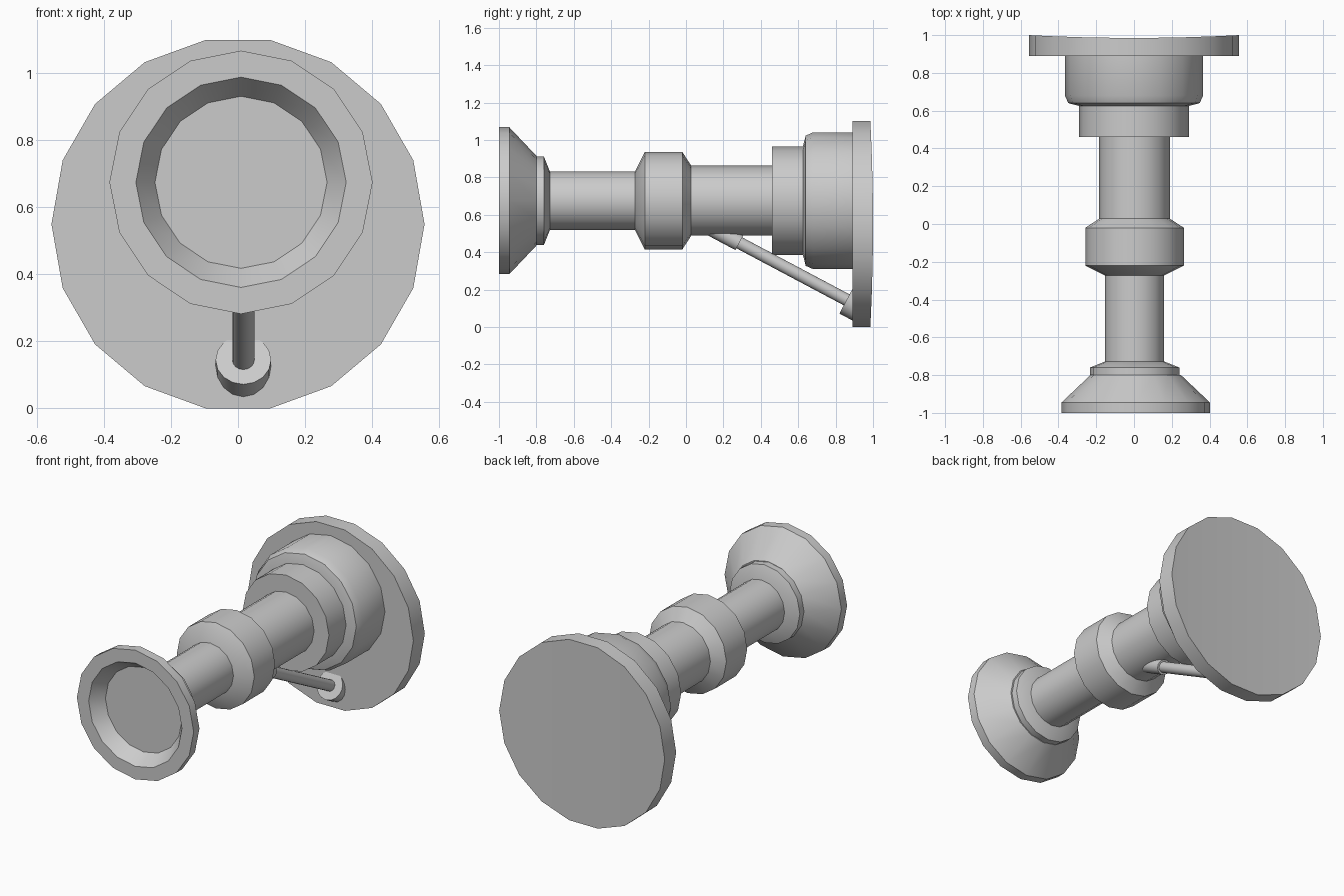
import bpy, bmesh
from math import cos, sin, pi, radians
from mathutils import Vector

if "Cube" in bpy.data.objects:
    bpy.data.objects.remove(bpy.data.objects["Cube"])


def finish(name, bm):
    bmesh.ops.recalc_face_normals(bm, faces=bm.faces)
    me = bpy.data.meshes.new(name)
    bm.to_mesh(me)
    bm.free()
    ob = bpy.data.objects.new(name, me)
    bpy.context.collection.objects.link(ob)
    bpy.ops.object.select_all(action='DESELECT')
    ob.select_set(True)
    bpy.context.view_layer.objects.active = ob
    bpy.ops.object.shade_smooth_by_angle(angle=radians(30))
    return ob


def lathe(name, profile, start, direction=(0, 1, 0), sides=16):
    """Spin (distance, radius) points around an axis, both ends capped."""
    d = Vector(direction).normalized()
    u = Vector((1, 0, 0))
    v = d.cross(u)
    bm = bmesh.new()
    rings = []
    for t, r in profile:
        c = Vector(start) + d * t
        rings.append([bm.verts.new(c + (u * cos(a) + v * sin(a)) * r)
                      for a in (2 * pi * i / sides for i in range(sides))])
    for a, b in zip(rings, rings[1:]):
        for i in range(sides):
            j = (i + 1) % sides
            bm.faces.new((a[i], a[j], b[j], b[i]))
    bm.faces.new(rings[0])
    bm.faces.new(rings[-1])
    return finish(name, bm)


AXIS = (0.003, 0, 0.675)

# Flared front bell with a shallow tapered recess
lathe("front_bell", [(-0.92, 0.257), (-1, 0.314), (-1, 0.393), (-0.945, 0.393),
                     (-0.8, 0.24)], (0.009, 0, 0.675))
# Neck ring, front tube, collar and rear tube
lathe("bell_neck", [(-0.8, 0.237), (-0.76, 0.237), (-0.728, 0.157)], AXIS)
lathe("front_tube", [(-0.74, 0.157), (-0.25, 0.157)], AXIS)
lathe("middle_collar", [(-0.272, 0.157), (-0.22, 0.261), (-0.02, 0.261),
                        (0.028, 0.187)], AXIS)
lathe("rear_tube", [(0.0, 0.187), (0.47, 0.187)], AXIS)
# Stepped housing in front of the wall plate
lathe("step_ring", [(0.46, 0.29), (0.64, 0.29)], (0, 0, 0.675))
lathe("housing", [(0.625, 0.29), (0.64, 0.348), (0.68, 0.366), (0.895, 0.366)],
      (0, 0, 0.675))

# Wall plate: 18 sides, back face gently dished across its width
bm = bmesh.new()
N, R = 18, 0.557
front, back = [], []
for i in range(N):
    a = 2 * pi * i / N
    x, z = R * cos(a), 0.55 + R * sin(a) * 0.55 / (R * cos(radians(10)))
    front.append(bm.verts.new((x, 0.89, z)))
    back.append(bm.verts.new((x, 0.985 + 0.015 * cos(a) ** 2, z)))
bm.faces.new(front)
for i in range(N):
    j = (i + 1) % N
    bm.faces.new((front[i], front[j], back[j], back[i]))
for i in range(N // 2):
    ring = [back[i], back[i + 1], back[(N - i - 1) % N], back[(N - i) % N]]
    bm.faces.new(list(dict.fromkeys(ring)))
finish("wall_plate", bm)

# Diagonal brace: sleeve under the tube, thin rod, round foot on the plate
DIR = (0, 0.883, -0.469)
FOOT = (0.016, 0.859, 0.145)
lathe("brace_rod", [(-0.8, 0.033), (0.05, 0.033)], FOOT, DIR)
lathe("brace_sleeve", [(-0.88, 0.044), (-0.65, 0.044)], FOOT, DIR)
lathe("brace_foot", [(0, 0.083), (0.085, 0.083)], FOOT, DIR)
